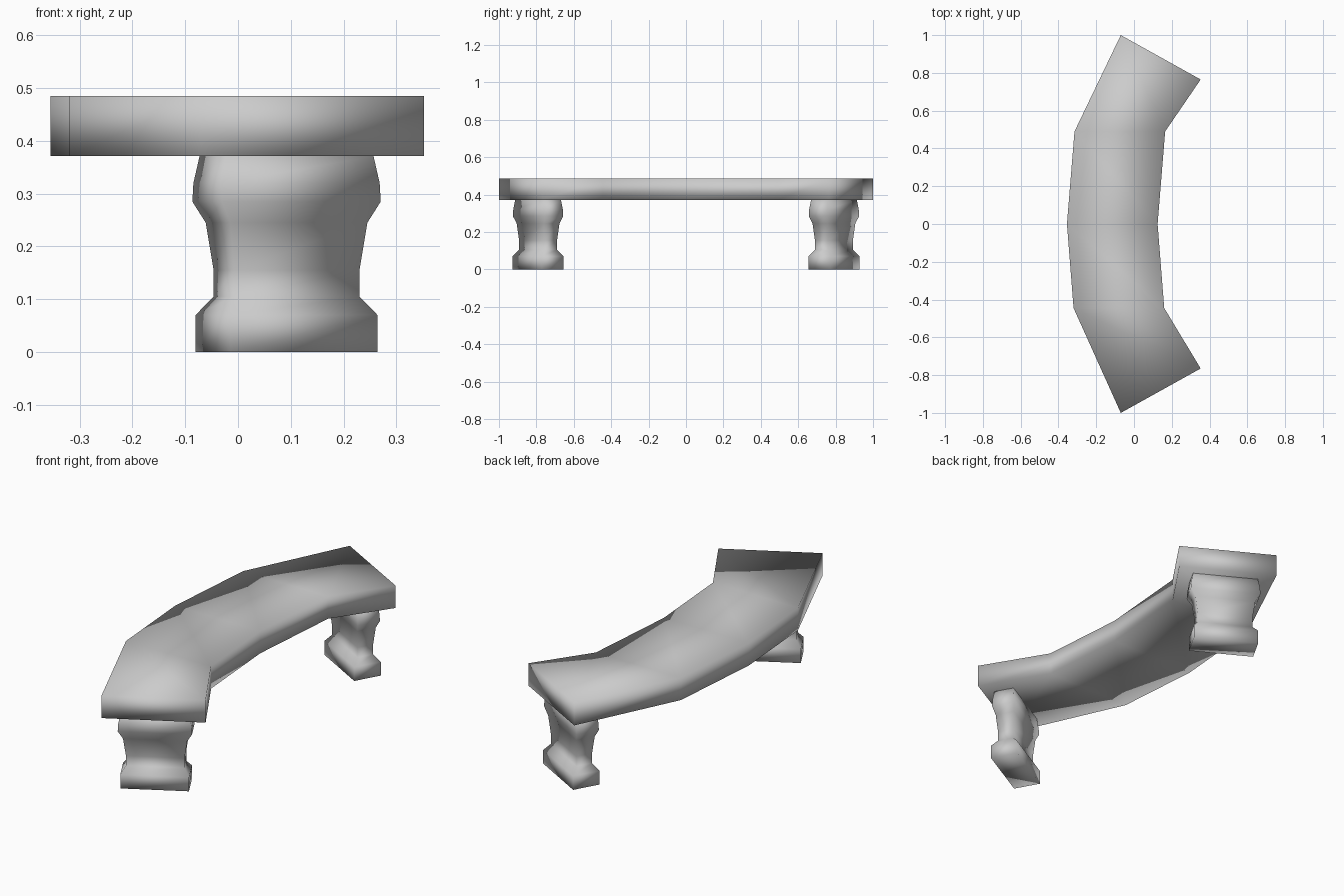
import bpy
import bmesh
import math
from mathutils import Matrix, Vector

cube = bpy.data.objects.get("Cube")
if cube:
    bpy.data.objects.remove(cube, do_unlink=True)

# Stone material
stone = bpy.data.materials.new("grey stone")
stone.use_nodes = True
colour = (0.6, 0.6, 0.6, 1)
stone.diffuse_color = colour
stone.node_tree.nodes["Principled BSDF"].inputs["Base Color"].default_value = colour


def loft(name, rings, matrix=Matrix()):
    """Join four-cornered rings into a closed, smooth-shaded solid."""
    bm = bmesh.new()
    loops = [[bm.verts.new(matrix @ Vector(p)) for p in ring] for ring in rings]
    for a, b in zip(loops, loops[1:]):
        for i in range(4):
            j = (i + 1) % 4
            bm.faces.new((a[i], a[j], b[j], b[i]))
    bm.faces.new(loops[0])
    bm.faces.new(loops[-1])
    bmesh.ops.recalc_face_normals(bm, faces=bm.faces)
    for face in bm.faces:
        face.smooth = True
    mesh = bpy.data.meshes.new(name)
    bm.to_mesh(mesh)
    bm.free()
    mesh.materials.append(stone)
    obj = bpy.data.objects.new(name, mesh)
    bpy.context.collection.objects.link(obj)
    return obj


# Curved seat slab: outer and inner edge point of each cross-section
LOW, HIGH = 0.371, 0.485
sections = [
    ((-0.07, -1.0), (0.353, -0.765)),
    ((-0.32, -0.445), (0.16, -0.445)),
    ((-0.355, 0.0), (0.125, 0.0)),
    ((-0.315, 0.49), (0.165, 0.49)),
    ((-0.07, 1.0), (0.353, 0.765)),
]
loft("seat", [((*o, LOW), (*i, LOW), (*i, HIGH), (*o, HIGH)) for o, i in sections])

# Waisted legs: height, width and depth of each level
profile = [
    (0.0, 0.319, 0.136),
    (0.07, 0.319, 0.136),
    (0.105, 0.272, 0.08),
    (0.155, 0.272, 0.08),
    (0.245, 0.298, 0.095),
    (0.285, 0.345, 0.115),
    (0.32, 0.342, 0.112),
    (LOW, 0.322, 0.1),
]
corners = ((-0.5, -0.5), (0.5, -0.5), (0.5, 0.5), (-0.5, 0.5))
rings = [[(w * cx, d * cy, z) for cx, cy in corners] for z, w, d in profile]
for name, side in (("front_leg", -1), ("back_leg", 1)):
    place = Matrix.Translation((0.092, 0.791 * side, 0)) @ Matrix.Rotation(
        math.radians(-29.3 * side), 4, "Z")
    loft(name, rings, place)
